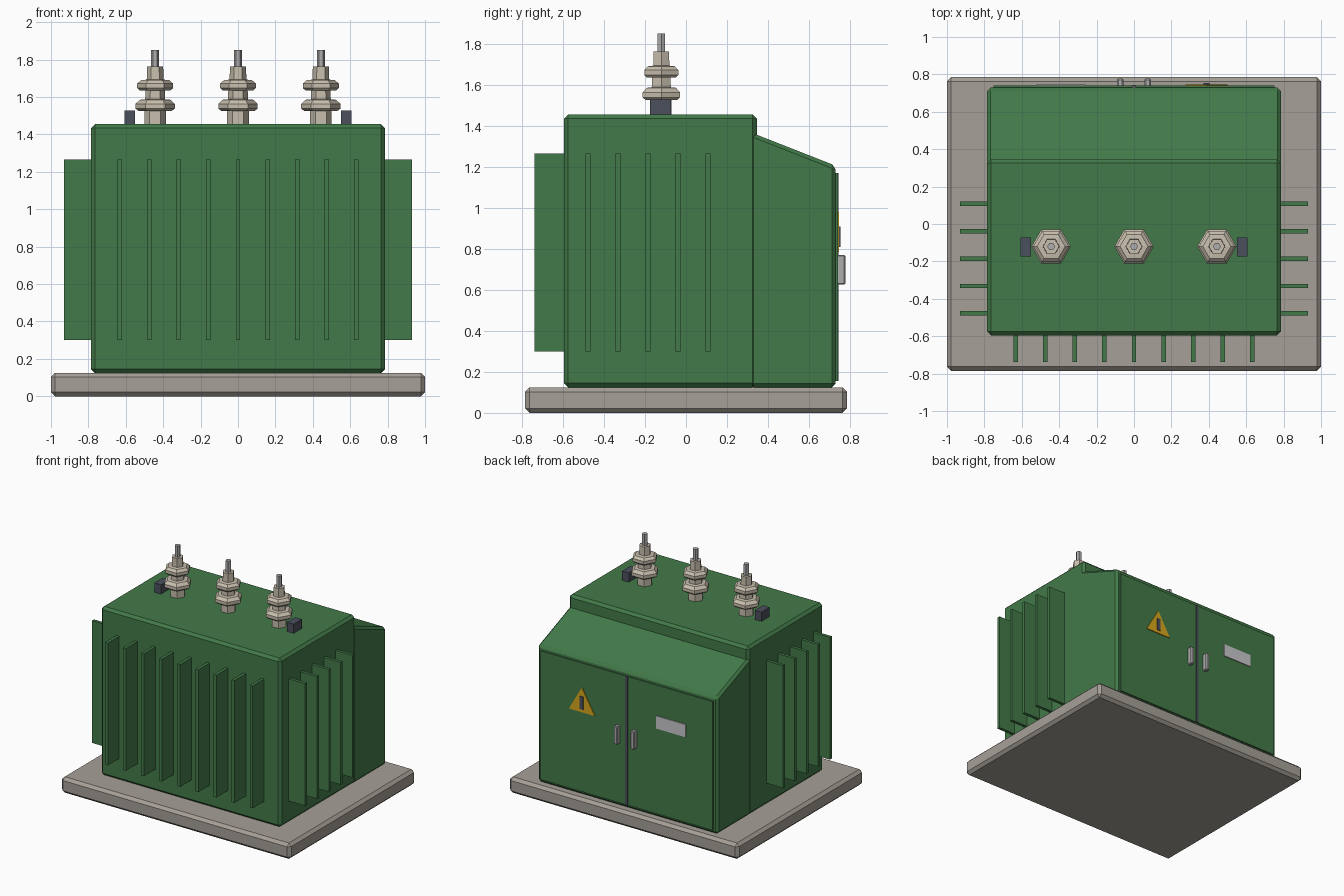
import bpy, bmesh, math
from mathutils import Matrix

if "Cube" in bpy.data.objects:
    bpy.data.objects.remove(bpy.data.objects["Cube"])


def material(name, rgb):
    m = bpy.data.materials.new(name)
    m.diffuse_color = (*rgb, 1)
    m.use_nodes = True
    m.node_tree.nodes["Principled BSDF"].inputs["Base Color"].default_value = m.diffuse_color
    return m


GREEN = material("green_paint", (0.055, 0.195, 0.066))
CONCRETE = material("concrete", (0.38, 0.35, 0.31))
CERAMIC = material("ceramic", (0.58, 0.52, 0.42))
METAL = material("bare_metal", (0.42, 0.42, 0.42))
DARK = material("dark_grey", (0.07, 0.08, 0.11))
YELLOW = material("warning_yellow", (0.68, 0.39, 0.012))
PLATE = material("pale_plate", (0.58, 0.58, 0.60))


def finish(name, bm, mat, bevel=0):
    bmesh.ops.recalc_face_normals(bm, faces=bm.faces)
    if bevel:
        bmesh.ops.bevel(bm, geom=bm.edges[:], offset=bevel, segments=1,
                        affect='EDGES', profile=0.5)
    me = bpy.data.meshes.new(name)
    bm.to_mesh(me)
    bm.free()
    me.materials.append(mat)
    ob = bpy.data.objects.new(name, me)
    bpy.context.collection.objects.link(ob)
    return ob


def box(name, x, y, z, mat, bevel=0):
    """Box from (min, max) ranges."""
    bm = bmesh.new()
    size = [r[1] - r[0] for r in (x, y, z)]
    mid = [(r[1] + r[0]) / 2 for r in (x, y, z)]
    bmesh.ops.create_cube(bm, size=1, matrix=Matrix.Translation(mid) @ Matrix.Diagonal((*size, 1)))
    return finish(name, bm, mat, bevel)


def prism(name, points, offset, mat, bevel=0):
    """Polygon extruded along an offset vector."""
    bm = bmesh.new()
    face = bm.faces.new([bm.verts.new(p) for p in points])
    ext = bmesh.ops.extrude_face_region(bm, geom=[face])
    bmesh.ops.translate(bm, vec=offset,
                        verts=[v for v in ext["geom"] if isinstance(v, bmesh.types.BMVert)])
    return finish(name, bm, mat, bevel)


def lathe(name, profile, x, y, mat, sides=6):
    """Closed turned shape from (radius, z) pairs."""
    bm = bmesh.new()
    rings = []
    for r, z in profile:
        rings.append([bm.verts.new((x + r * math.cos(2 * math.pi * i / sides),
                                    y + r * math.sin(2 * math.pi * i / sides), z))
                      for i in range(sides)])
    for a, b in zip(rings, rings[1:]):
        for i in range(sides):
            j = (i + 1) % sides
            bm.faces.new((a[i], a[j], b[j], b[i]))
    bm.faces.new(rings[0][::-1])
    bm.faces.new(rings[-1])
    return finish(name, bm, mat)


# Base slab and main tank
box("concrete_pad", (-1, 1), (-0.785, 0.785), (0, 0.125), CONCRETE, 0.022)
box("tank", (-0.785, 0.785), (-0.595, 0.345), (0.125, 1.455), GREEN, 0.02)

# Rear cabinet with sloping roof
cabinet = [(0.31, 0.125), (0.73, 0.125), (0.73, 1.205), (0.31, 1.37)]
prism("cabinet", [(-0.785, y, z) for y, z in cabinet], (1.57, 0, 0), GREEN, 0.018)

# Cooling fins on the front and both sides
FIN_Z = (0.3, 1.265)
for i in range(9):
    x = (i - 4) * 0.158
    box(f"front_fin_{i + 1}", (x - 0.012, x + 0.012), (-0.738, -0.58), FIN_Z, GREEN)
for side, s in (("left", -1), ("right", 1)):
    for i in range(5):
        y = -0.478 + i * 0.1465
        box(f"{side}_fin_{i + 1}", sorted((s * 0.77, s * 0.93)), (y - 0.012, y + 0.012), FIN_Z, GREEN)

# Doors, handles and the dark centre seam
for side, s in (("left", -1), ("right", 1)):
    box(f"{side}_door", sorted((s * 0.008, s * 0.75)), (0.72, 0.74), (0.155, 1.17), GREEN)
    box(f"{side}_handle", sorted((s * 0.057, s * 0.09)), (0.735, 0.777), (0.625, 0.77), METAL, 0.006)
box("door_seam", (-0.011, 0.011), (0.735, 0.744), (0.155, 1.17), DARK)

# Warning triangle with dark mark, and blank plate
tri = [(0.387 + 0.13 * math.cos(a), 0.738, 0.85 + 0.13 * math.sin(a))
       for a in (math.radians(90 + 120 * k) for k in range(3))]
prism("warning_triangle", tri, (0, 0.009, 0), YELLOW)
box("warning_mark", (0.371, 0.403), (0.745, 0.753), (0.81, 0.91), DARK)
box("rating_plate", (-0.52, -0.26), (0.738, 0.747), (0.83, 0.93), PLATE)

# Three six-sided bushings with two sheds each
bushing = [(0.058, 1.44), (0.058, 1.525), (0.088, 1.525), (0.105, 1.538), (0.105, 1.563),
           (0.082, 1.585), (0.053, 1.588), (0.052, 1.635), (0.082, 1.635), (0.096, 1.648),
           (0.096, 1.672), (0.075, 1.69), (0.045, 1.693), (0.043, 1.762)]
for i, x in enumerate((-0.443, 0, 0.443)):
    lathe(f"bushing_{i + 1}", bushing, x, -0.12, CERAMIC)
    lathe(f"terminal_{i + 1}", [(0.021, 1.75), (0.021, 1.85)], x, -0.12, METAL)

# Lifting lugs beside the outer bushings
for side, s in (("left", -1), ("right", 1)):
    box(f"{side}_lifting_lug", sorted((s * 0.55, s * 0.608)), (-0.175, -0.072), (1.44, 1.528), DARK)
